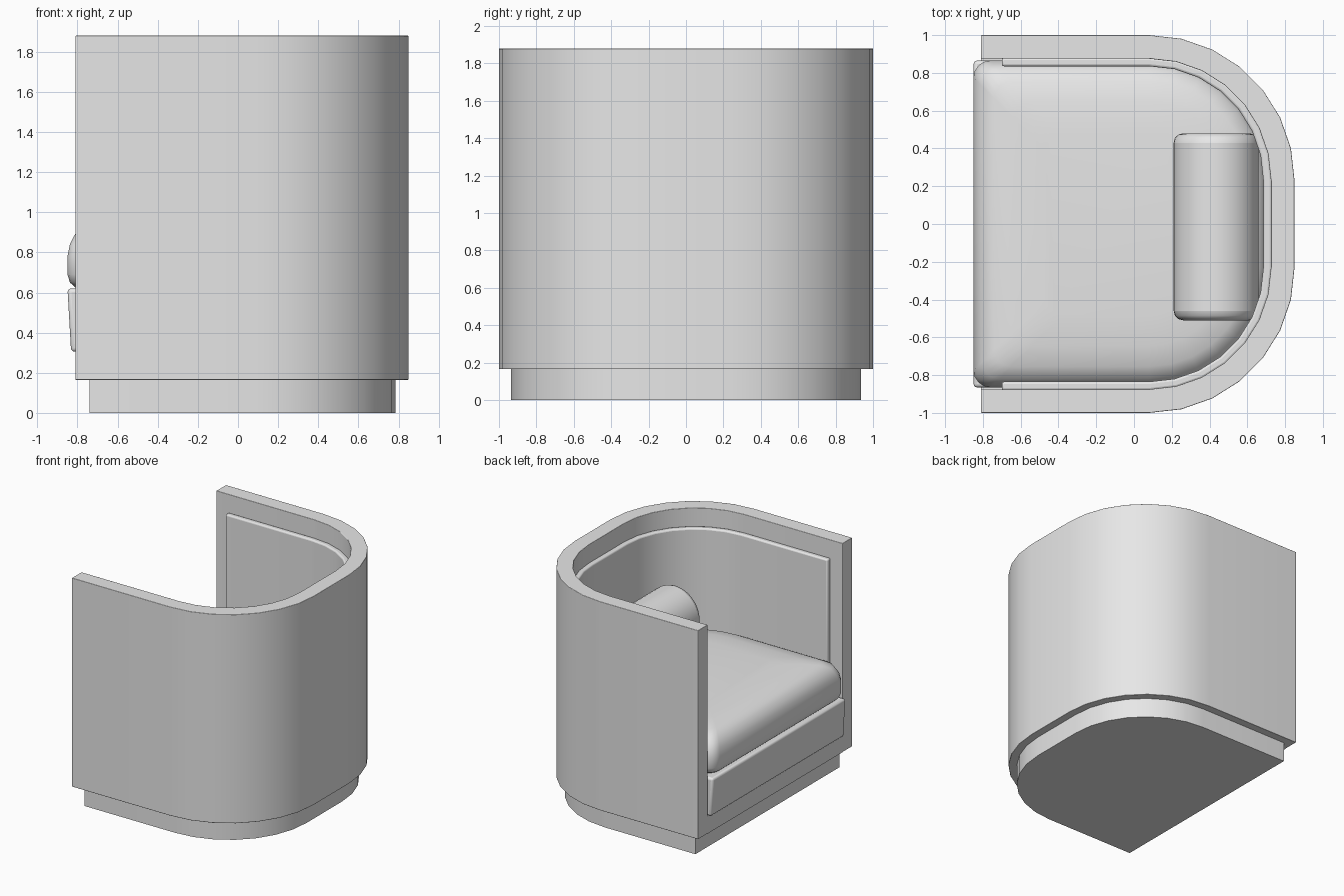
import bpy, bmesh, math
from mathutils import Matrix

cube = bpy.data.objects.get("Cube")
if cube:
    bpy.data.objects.remove(cube, do_unlink=True)

# One upholstery colour
fabric = bpy.data.materials.new("light_grey_fabric")
fabric.use_nodes = True
GREY = (0.8, 0.8, 0.8, 1)
fabric.diffuse_color = GREY
fabric.node_tree.nodes["Principled BSDF"].inputs["Base Color"].default_value = GREY

# Plan of the tub: straight arms running into two rounded back corners
ARC_X, ARC_Y, RADIUS, STEPS = 0.08, 0.23, 0.77, 7


def arch(inset, front, corner=0.0, steps=STEPS):
    """Plan outline from the right front end, round the back, to the left one."""
    r = RADIUS - inset
    half = ARC_Y + r
    side = []
    if corner:
        for i in range(5):
            a = math.pi / 2 * i / 4
            side.append((front + corner * (1 - math.sin(a)),
                         half - corner * (1 - math.cos(a))))
        side.reverse()
        side.sort(key=lambda p: p[0])
    else:
        side.append((front, half))
    for i in range(steps + 1):
        a = math.pi / 2 * (1 - i / steps)
        side.append((ARC_X + r * math.cos(a), ARC_Y + r * math.sin(a)))
    return [(x, -y) for x, y in side] + [(x, y) for x, y in reversed(side)]


def finish(name, bm, angle=35, bevel=0.0):
    bmesh.ops.recalc_face_normals(bm, faces=bm.faces)
    mesh = bpy.data.meshes.new(name)
    bm.to_mesh(mesh)
    bm.free()
    obj = bpy.data.objects.new(name, mesh)
    bpy.context.collection.objects.link(obj)
    mesh.materials.append(fabric)
    if bevel:
        mod = obj.modifiers.new("soft_edges", "BEVEL")
        mod.width, mod.segments = bevel, 3
        mod.limit_method, mod.angle_limit = "ANGLE", math.radians(40)
    bpy.ops.object.select_all(action="DESELECT")
    obj.select_set(True)
    bpy.context.view_layer.objects.active = obj
    bpy.ops.object.shade_smooth_by_angle(angle=math.radians(angle))
    return obj


def loft(name, rings, **kw):
    """Closed solid through (outline, z) rings."""
    bm = bmesh.new()
    loops = [[bm.verts.new((x, y, z)) for x, y in outline] for outline, z in rings]
    n = len(loops[0])
    for low, high in zip(loops, loops[1:]):
        for i in range(n):
            j = (i + 1) % n
            bm.faces.new((low[i], low[j], high[j], high[i]))
    bm.faces.new(loops[0][::-1])
    bm.faces.new(loops[-1])
    return finish(name, bm, **kw)


def wall(name, outer, inner, front, bottom, top, bevel):
    """Upright U-shaped wall between two insets."""
    bm = bmesh.new()
    cols = []
    for p, q in zip(arch(outer, front), arch(inner, front)):
        cols.append([bm.verts.new((*xy, z)) for xy, z in
                     ((p, bottom), (p, top), (q, top), (q, bottom))])
    for a, b in zip(cols, cols[1:]):
        for i in range(4):
            j = (i + 1) % 4
            bm.faces.new((a[i], a[j], b[j], b[i]))
    bm.faces.new(cols[0])
    bm.faces.new(cols[-1][::-1])
    return finish(name, bm, bevel=bevel)


# Plinth, outer shell and the floor that closes it at the front
loft("plinth", [(arch(0.065, -0.74), 0), (arch(0.065, -0.74), 0.17)])
wall("outer_shell", 0, 0.125, -0.81, 0.165, 1.88, 0.004)
loft("shell_floor", [(arch(0.12, -0.81), 0.165), (arch(0.12, -0.81), 0.31)])

# Padded lining inside the shell
wall("inner_lining", 0.12, 0.165, -0.70, 0.5, 1.73, 0.012)

# Seat box with a slightly raked front
loft("seat_box", [(arch(0.135, -0.832), 0.305), (arch(0.135, -0.85), 0.62)],
     bevel=0.018)

# Domed seat cushion
cushion = [(0.04, 0.625), (0.012, 0.65), (0, 0.69), (0, 0.78), (0.012, 0.84),
           (0.045, 0.905), (0.11, 0.94), (0.22, 0.96), (0.38, 0.972)]
loft("seat_cushion",
     [(arch(0.135 + d, -0.85 + d, corner=0.09), z) for d, z in cushion], angle=60)

# Round bolster lying against the back
bm = bmesh.new()
bmesh.ops.create_cone(bm, cap_ends=True, segments=40, radius1=0.225, radius2=0.225,
                      depth=0.99,
                      matrix=Matrix.Translation((0.435, -0.015, 1.13))
                      @ Matrix.Rotation(math.pi / 2, 4, "X"))
finish("bolster", bm, bevel=0.05)
